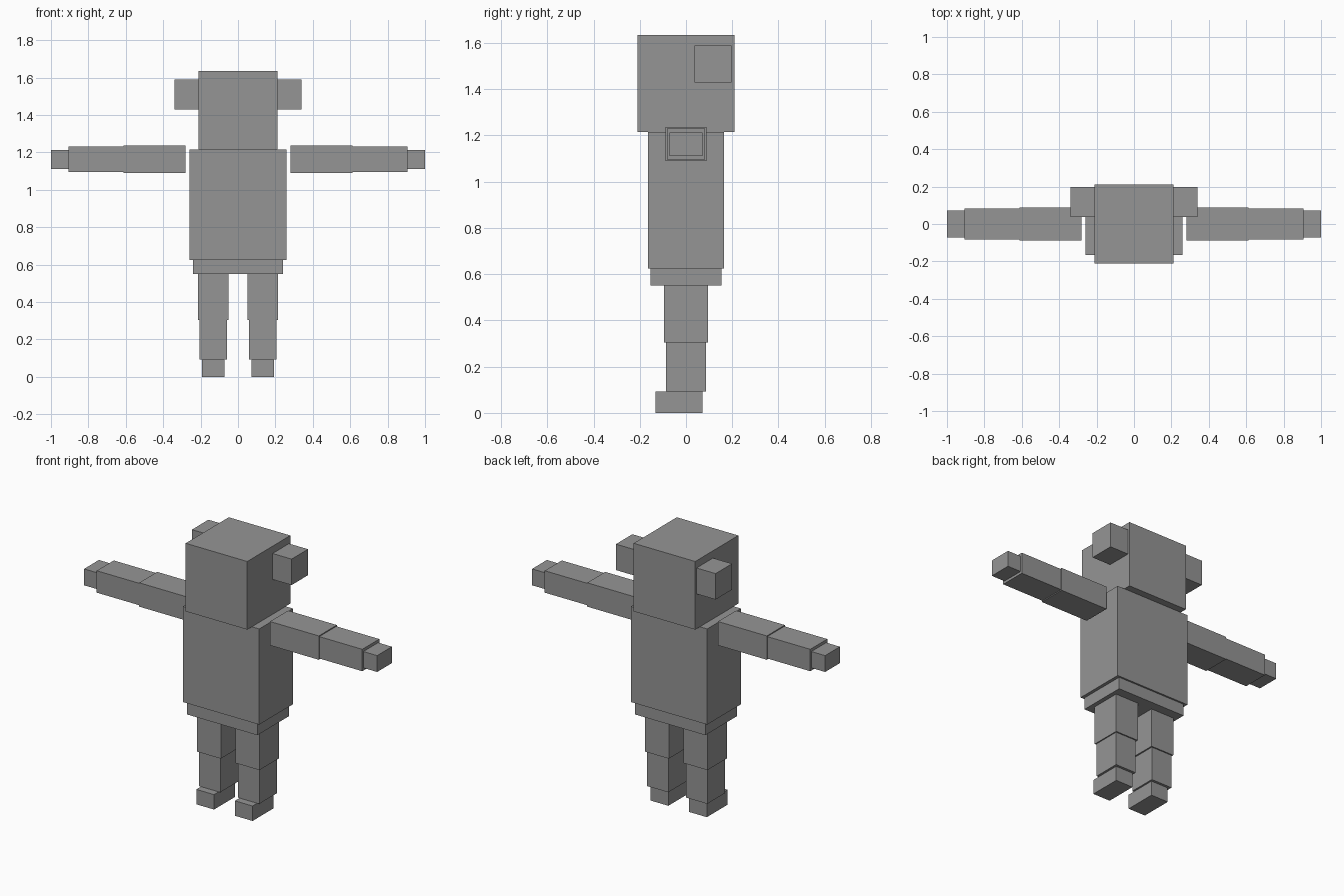
import bpy
import bmesh
from mathutils import Vector

cube = bpy.data.objects.get("Cube")
if cube:
    bpy.data.objects.remove(cube, do_unlink=True)

# Single flat grey
grey = bpy.data.materials.new("plain_grey")
grey.use_nodes = True
colour = (0.3, 0.3, 0.3, 1.0)
grey.diffuse_color = colour
grey.node_tree.nodes["Principled BSDF"].inputs["Base Color"].default_value = colour


def box(name, x, y, z):
    """Box spanning the (min, max) ranges on each axis."""
    size = Vector((x[1] - x[0], y[1] - y[0], z[1] - z[0]))
    mesh = bpy.data.meshes.new(name)
    bm = bmesh.new()
    bmesh.ops.create_cube(bm, size=1.0)
    bmesh.ops.scale(bm, vec=size, verts=bm.verts)
    bm.to_mesh(mesh)
    bm.free()
    mesh.materials.append(grey)
    obj = bpy.data.objects.new(name, mesh)
    obj.location = (sum(x) / 2, sum(y) / 2, sum(z) / 2)
    bpy.context.collection.objects.link(obj)
    return obj


def pair(name, x, y, z):
    """Matching left (+x) and right (-x) boxes."""
    box("left_" + name, x, y, z)
    box("right_" + name, (-x[1], -x[0]), y, z)


# Head and body
box("head", (-0.21, 0.21), (-0.21, 0.21), (1.215, 1.635))
box("torso", (-0.26, 0.26), (-0.165, 0.165), (0.625, 1.215))
box("pelvis", (-0.24, 0.24), (-0.154, 0.154), (0.55, 0.625))

# Ears, sunk slightly into the head
pair("ear", (0.18, 0.34), (0.037, 0.197), (1.43, 1.59))

# Arms held straight out to the sides
pair("upper_arm", (0.28, 0.613), (-0.088, 0.088), (1.09, 1.237))
pair("forearm", (0.613, 0.906), (-0.083, 0.083), (1.096, 1.231))
pair("hand", (0.906, 1.0), (-0.072, 0.072), (1.112, 1.213))

# Legs, with feet pointing forward
pair("thigh", (0.051, 0.213), (-0.095, 0.095), (0.305, 0.55))
pair("shin", (0.06, 0.206), (-0.087, 0.087), (0.092, 0.305))
pair("foot", (0.071, 0.192), (-0.132, 0.071), (0.0, 0.092))
